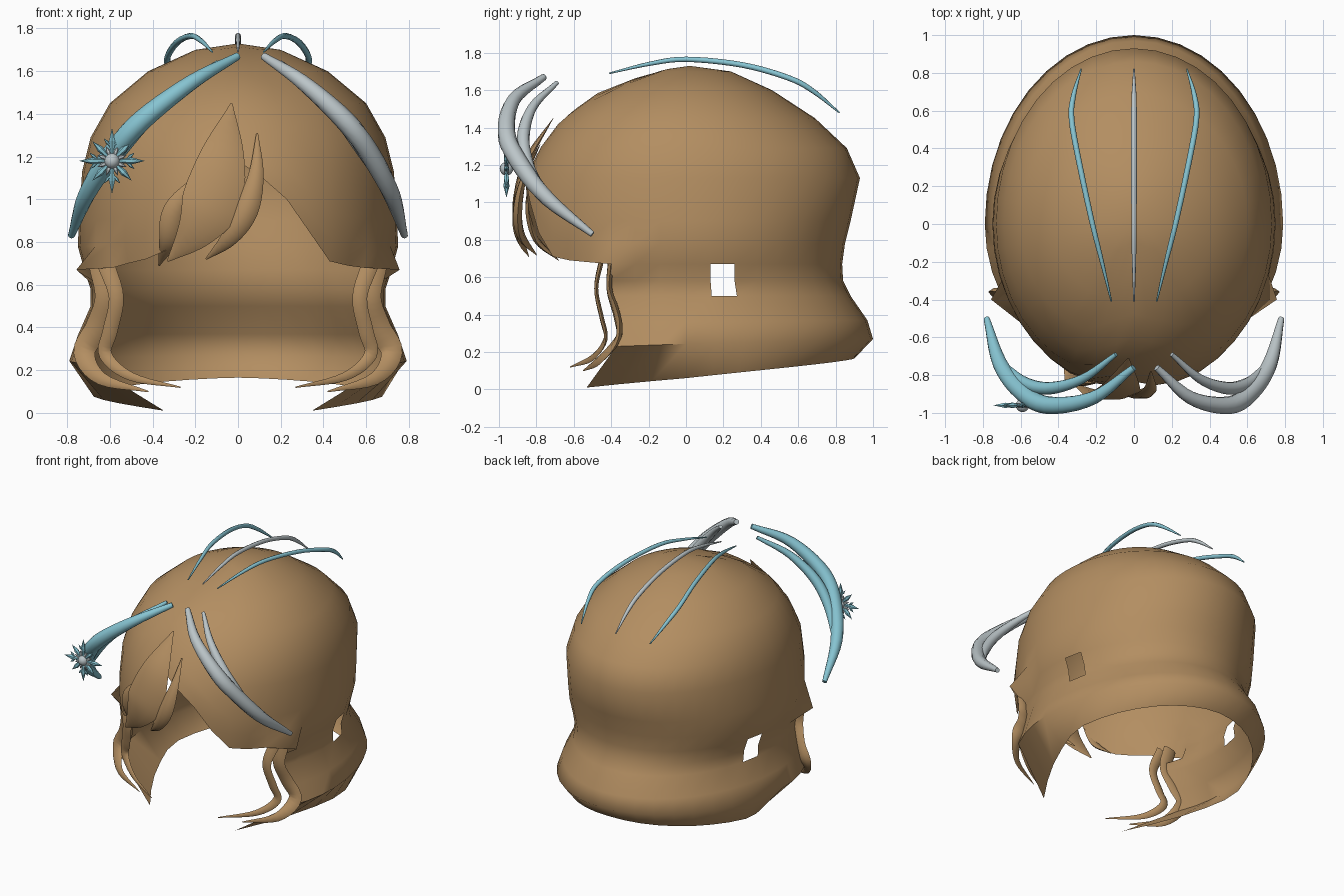
import bpy, bmesh, math
from mathutils import Vector, Matrix

cube = bpy.data.objects.get("Cube")
if cube:
    bpy.data.objects.remove(cube, do_unlink=True)


def material(name, rgb):
    m = bpy.data.materials.new(name)
    m.use_nodes = True
    m.diffuse_color = (*rgb, 1)
    node = next(n for n in m.node_tree.nodes if n.type == 'BSDF_PRINCIPLED')
    node.inputs["Base Color"].default_value = (*rgb, 1)
    node.inputs["Roughness"].default_value = 0.7
    return m


BROWN = material("warm brown", (0.45, 0.27, 0.12))
BLUE = material("ice blue", (0.24, 0.55, 0.64))
SILVER = material("pale silver", (0.5, 0.56, 0.58))


def finish(bm, name, mat, angle=50):
    bmesh.ops.recalc_face_normals(bm, faces=bm.faces)
    me = bpy.data.meshes.new(name)
    bm.to_mesh(me)
    bm.free()
    ob = bpy.data.objects.new(name, me)
    bpy.context.collection.objects.link(ob)
    me.materials.append(mat)
    bpy.ops.object.select_all(action='DESELECT')
    ob.select_set(True)
    bpy.context.view_layer.objects.active = ob
    bpy.ops.object.shade_smooth_by_angle(angle=math.radians(angle))
    return ob


def spline(pts, steps=5):
    """Catmull-Rom through points of any dimension."""
    p = [Vector(q) for q in pts]
    p = [p[0] * 2 - p[1]] + p + [p[-1] * 2 - p[-2]]
    out = []
    for i in range(1, len(p) - 2):
        a, b, c, d = p[i - 1:i + 3]
        for k in range(steps):
            t = k / steps
            out.append((b * 2 + (c - a) * t + (a * 2 - b * 5 + c * 4 - d) * t * t
                        + (b * 3 - a - c * 3 + d) * t ** 3) / 2)
    return out + [p[-2]]


def sweep(name, pts, radii, mat, flat=1.0, sides=8, out=(0, -1, 0)):
    """Tapered tube along a path; flat squeezes it along the out direction."""
    path, rad = spline(pts), spline([(r, 0) for r in radii])
    bm = bmesh.new()
    rings = []
    for i, p in enumerate(path):
        tan = (path[min(i + 1, len(path) - 1)] - path[max(i - 1, 0)]).normalized()
        side = tan.cross(Vector(out)).normalized()
        up = side.cross(tan)
        r = max(rad[i][0], 0.002)
        rings.append([bm.verts.new(p + side * r * math.cos(a) + up * r * flat * math.sin(a))
                      for a in (math.tau * k / sides for k in range(sides))])
    for a, b in zip(rings, rings[1:]):
        for k in range(sides):
            n = (k + 1) % sides
            bm.faces.new((a[k], a[n], b[n], b[k]))
    bm.faces.new(rings[0])
    bm.faces.new(rings[-1])
    return finish(bm, name, mat)


# Hair shell: dome rows are height, half width, back reach, front reach
TOP, SEAM, STEP, LIMIT = 1.73, 0.67, 9, 13
DOME = [(1.73, 0, 0, 0), (1.70, .2, .24, .17), (1.6, .42, .46, .45), (1.45, .6, .69, .66),
        (1.29, .69, .86, .78), (1.13, .73, .93, .86), (.9, .745, .88, .89),
        (.78, .75, .85, .88), (SEAM, .72, .835, .88)]
FRINGE_LEFT = [.68, .69, .71, .84, 1.0, 1.1, 1.18]
FRINGE_RIGHT = [.68, .7, .72, .76, .95, 1.08, 1.18]
# Nape rows: back height, front height, half width, back reach, front reach, end pinch
NAPE = [(.58, .58, .69, .84, .9, 1), (.5, .5, .69, .88, .86, 1), (.37, .36, .75, .97, .8, 1),
        (.27, .23, .79, 1.0, .82, 1), (.165, .01, .72, .9, 1.17, .54)]


def profile(z):
    for a, b in zip(DOME, DOME[1:]):
        if z >= b[0]:
            t = (a[0] - z) / (a[0] - b[0])
            return [u + (v - u) * t for u, v in zip(a, b)][1:]
    return DOME[-1][1:]


def place(c, z, w, back, front):
    a = math.radians(c * STEP)
    y = math.cos(a)
    return Vector((w * math.sin(a), y * (back if y > 0 else front), z))


bm = bmesh.new()
columns = list(range(-19, 21))
grid = {}
pole = bm.verts.new((0, .02, TOP))
for c in columns:
    low = SEAM
    if abs(c) > LIMIT:
        low = (FRINGE_LEFT if c > 0 else FRINGE_RIGHT)[abs(c) - LIMIT - 1]
    for r, row in enumerate(DOME[1:]):
        z = TOP - (TOP - row[0]) * (TOP - low) / (TOP - SEAM)
        co = place(c, z, *profile(z))
        if abs(c) == LIMIT and r == len(DOME) - 2:
            co.x *= 1.18
        grid[c, r] = bm.verts.new(co)
last = len(DOME) - 2
for c in columns:
    n = c + 1 if c < 20 else -19
    bm.faces.new((pole, grid[c, 0], grid[n, 0]))
    for r in range(last):
        bm.faces.new((grid[c, r], grid[c, r + 1], grid[n, r + 1], grid[n, r]))

# Nape skirt, open at the face, with an ear opening on each side
for c in range(-LIMIT, LIMIT + 1):
    for k, (zb, zf, w, back, front, pinch) in enumerate(NAPE):
        t = abs(c) / LIMIT
        co = place(c, zb + (zf - zb) * t ** 1.5, w, back, front)
        co.x *= 1 + (pinch - 1) * max(0, (t - .6) / .4) ** 1.5
        grid[c, last + 1 + k] = bm.verts.new(co)
for c in range(-LIMIT, LIMIT):
    for r in range(last, last + len(NAPE)):
        if c in (8, 9 - 18) and r < last + 2:
            continue
        bm.faces.new((grid[c, r], grid[c, r + 1], grid[c + 1, r + 1], grid[c + 1, r]))
finish(bm, "hair_shell", BROWN, 60)

# Loose locks over the forehead
sweep("large_forelock", [(-.03, -.71, 1.45), (-.07, -.85, 1.22), (-.12, -.9, 1.0),
                         (-.2, -.9, .85), (-.33, -.84, .71)], [.004, .1, .14, .09, .004], BROWN, .2, 6)
sweep("small_forelock", [(.09, -.78, 1.31), (.085, -.87, 1.12), (.04, -.9, .95),
                         (-.04, -.88, .82), (-.15, -.8, .72)], [.004, .035, .055, .04, .004], BROWN, .5, 6)
sweep("side_forelock", [(-.2, -.84, 1.1), (-.3, -.84, .95), (-.33, -.8, .8),
                        (-.37, -.68, .69)], [.01, .05, .04, .004], BROWN, .4, 6)

# Sideburn strands, mirrored
for s, label in ((1, "left"), (-1, "right")):
    def mirrored(pts):
        return [(s * x, y, z) for x, y, z in pts]
    sweep(label + "_sideburn_front", mirrored([(.62, -.45, .7), (.57, -.48, .54), (.6, -.45, .38),
          (.62, -.43, .27), (.5, -.5, .17), (.27, -.62, .12)]), [.04, .035, .035, .03, .02, .003], BROWN, .35, 6)
    sweep(label + "_sideburn_back", mirrored([(.65, -.4, .7), (.62, -.41, .54), (.66, -.37, .4),
          (.72, -.36, .28), (.64, -.46, .16), (.42, -.55, .1)]), [.05, .05, .055, .05, .03, .003], BROWN, .35, 6)

# Crescent ornaments: a thick horn with a thinner one behind it
HORN = [(.12, -.76, 1.67), (.3, -.92, 1.55), (.5, -.96, 1.37), (.62, -.89, 1.21),
        (.72, -.74, 1.02), (.78, -.5, .83)]
BRANCH = [(.2, -.69, 1.64), (.35, -.82, 1.51), (.5, -.87, 1.35), (.61, -.84, 1.19), (.69, -.75, 1.05)]
for side, mat in (("left", SILVER), ("right", BLUE)):
    def fit(pts):
        return pts if side == "left" else [(.14 - 1.18 * x, y, z) for x, y, z in pts]
    sweep(side + "_horn", fit(HORN), [.018, .036, .048, .048, .04, .016], mat, 1, 10, (0, -.3, 1))
    sweep(side + "_horn_branch", fit(BRANCH), [.012, .025, .034, .032, .01], mat, 1, 10, (0, -.3, 1))

# Three thin crest arcs over the crown
ARC = [(.12, -.41, 1.69), (.17, -.2, 1.74), (.22, 0, 1.765), (.285, .3, 1.735),
       (.33, .55, 1.665), (.32, .68, 1.595), (.28, .82, 1.48)]
for name, k, mat in (("left_arc", 1, BLUE), ("middle_arc", 0, SILVER), ("right_arc", -1, BLUE)):
    sweep(name, [(x * k, y, z) for x, y, z in ARC],
          [.004, .011, .014, .015, .015, .013, .004], mat, 1, 8, (0, 0, 1))

# Snowflake ornament
HUB = Vector((-.59, -.96, 1.18))


def spike(bm, start, angle, length, radius):
    """Slim double cone in the plane of the flake."""
    d = Vector((math.cos(angle), 0, math.sin(angle)))
    rot = d.to_track_quat('Z', 'Y').to_matrix().to_4x4()
    for r1, r2, at, size in ((radius * .3, radius, .3, .6), (radius, 0, .8, .4)):
        bmesh.ops.create_cone(bm, segments=6, radius1=r1, radius2=r2, depth=length * size, cap_ends=True,
                              matrix=Matrix.Translation(start + d * length * at) @ rot)


arms, minor = bmesh.new(), bmesh.new()
for k in range(8):
    a = math.tau * k / 8
    d = Vector((math.cos(a), 0, math.sin(a)))
    spike(arms, HUB, a, .155 if k % 2 == 0 else .13, .016)
    if k % 2 == 0:
        for turn in (-.7, .7):
            spike(arms, HUB + d * .06, a + turn, .06, .008)
    spike(minor, HUB, a + math.tau / 16, .075, .012)
finish(arms, "snowflake_arms", BLUE, 30)
finish(minor, "snowflake_short_arms", SILVER, 30)
hub = bmesh.new()
bmesh.ops.create_uvsphere(hub, u_segments=16, v_segments=10, radius=.036, matrix=Matrix.Translation(HUB))
finish(hub, "snowflake_hub", SILVER)
